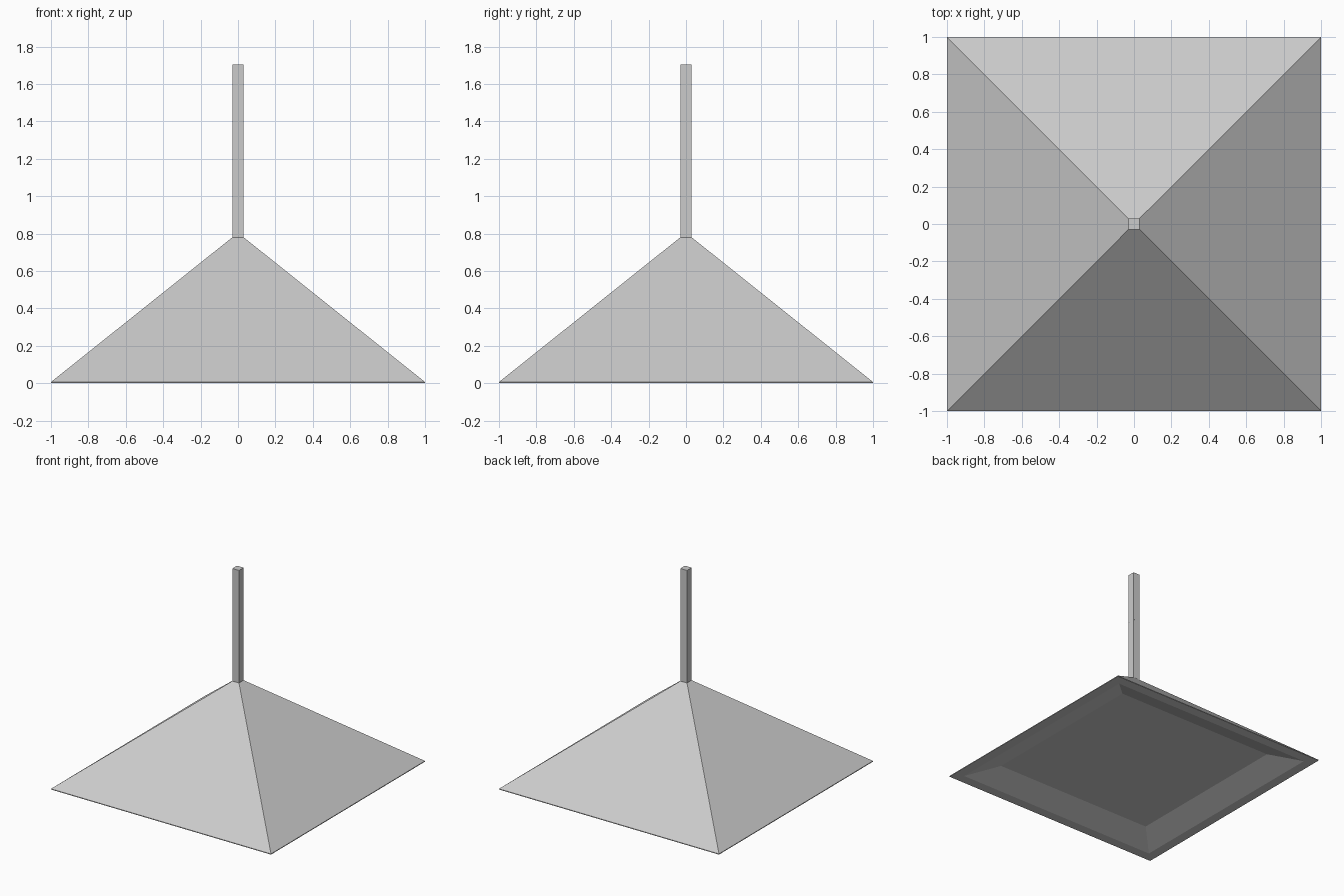
import bpy
import bmesh

cube = bpy.data.objects.get("Cube")
if cube:
    bpy.data.objects.remove(cube, do_unlink=True)

steel = bpy.data.materials.new("brushed_steel_grey")
steel.use_nodes = True
colour = (0.6, 0.6, 0.6, 1)
steel.diffuse_color = colour
steel.node_tree.nodes["Principled BSDF"].inputs["Base Color"].default_value = colour


def square_loft(name, rings):
    """Join square rings (half width, height) into one closed, flat-faced solid."""
    bm = bmesh.new()
    corners = ((-1, -1), (1, -1), (1, 1), (-1, 1))
    loops = [[bm.verts.new((x * r, y * r, z)) for x, y in corners] for r, z in rings]
    for low, high in zip(loops, loops[1:]):
        for i in range(4):
            j = (i + 1) % 4
            bm.faces.new((low[i], low[j], high[j], high[i]))
    bm.faces.new(loops[0][::-1])
    bm.faces.new(loops[-1])
    bmesh.ops.recalc_face_normals(bm, faces=bm.faces)
    mesh = bpy.data.meshes.new(name)
    bm.to_mesh(mesh)
    bm.free()
    mesh.materials.append(steel)
    obj = bpy.data.objects.new(name, mesh)
    bpy.context.collection.objects.link(obj)
    return obj


# Pyramid canopy: recessed underside panel, sloping recess, flat rim, thin lip, slopes
square_loft("canopy", [(0.72, 0.075), (0.92, 0), (1, 0), (1, 0.006), (0.03, 0.78)])

# Slim square flue in two sleeves, the upper one a hair wider
square_loft("lower_flue", [(0.0295, 0.78), (0.0295, 1.3)])
square_loft("upper_flue", [(0.03, 1.29), (0.03, 1.705)])
